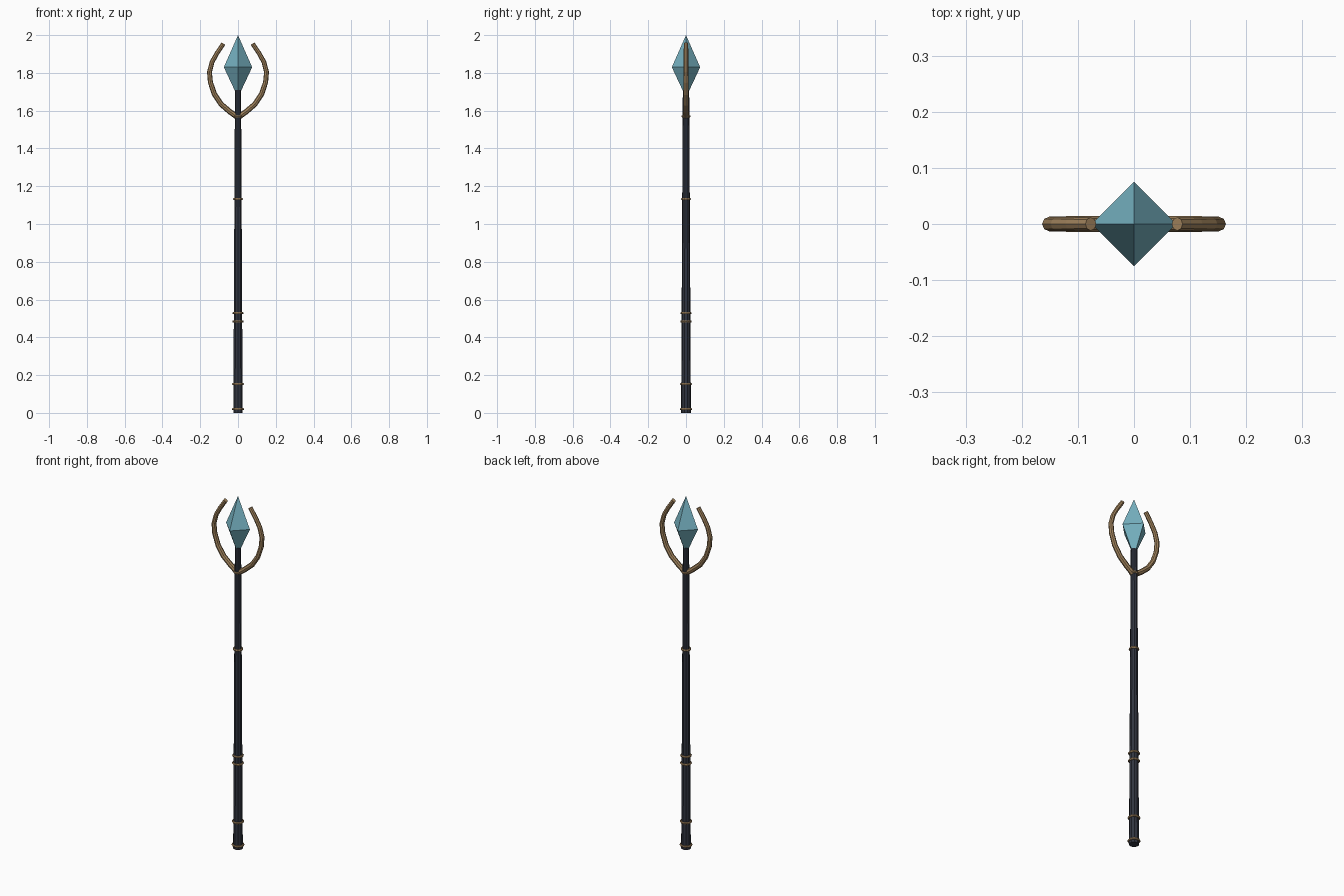
import bpy
from math import pi

if "Cube" in bpy.data.objects:
    bpy.data.objects.remove(bpy.data.objects["Cube"])


def material(name, color):
    m = bpy.data.materials.new(name)
    m.diffuse_color = (*color, 1)
    m.use_nodes = True
    m.node_tree.nodes["Principled BSDF"].inputs["Base Color"].default_value = m.diffuse_color
    return m


dark = material("dark_wood", (0.03, 0.035, 0.05))
bronze = material("bronze", (0.36, 0.23, 0.11))
gem = material("gem", (0.18, 0.44, 0.53))


def cone(name, sides, z0, z1, r0, r1, mat, turn=0):
    bpy.ops.mesh.primitive_cone_add(vertices=sides, radius1=r0, radius2=r1, depth=z1 - z0,
                                    location=(0, 0, (z0 + z1) / 2), rotation=(0, 0, turn))
    ob = bpy.context.object
    ob.name = name
    ob.data.materials.append(mat)
    return ob


# Tapered shaft
R0, R1, TOP = 0.026, 0.017, 1.71
cone("shaft", 10, 0, TOP, R0, R1, dark)

# Thin bands around the shaft
for i, z in enumerate((0.02, 0.153, 0.484, 0.528, 1.132, 1.57)):
    r = R0 + (R1 - R0) * z / TOP
    bpy.ops.mesh.primitive_torus_add(major_segments=16, minor_segments=6, major_radius=r + 0.001,
                                     minor_radius=0.006, location=(0, 0, z))
    band = bpy.context.object
    band.name = f"band_{i + 1}"
    band.data.materials.append(bronze)

# Four-sided crystal, widest at z = 1.83
verts = [(0.075, 0, 1.83), (0, 0.075, 1.83), (-0.075, 0, 1.83), (0, -0.075, 1.83),
         (0, 0, 2.0), (0, 0, 1.67)]
faces = []
for i in range(4):
    j = (i + 1) % 4
    faces += [(i, j, 4), (j, i, 5)]
me = bpy.data.meshes.new("crystal")
me.from_pydata(verts, [], faces)
me.materials.append(gem)
bpy.context.collection.objects.link(bpy.data.objects.new("crystal", me))

# Curved prongs, mirrored left and right
PATH = [(0.003, 1.566), (0.045, 1.596), (0.09, 1.635), (0.125, 1.688), (0.146, 1.75),
        (0.151, 1.805), (0.137, 1.858), (0.112, 1.903), (0.077, 1.955)]
for side, s in (("right", 1), ("left", -1)):
    cu = bpy.data.curves.new(f"prong_{side}", 'CURVE')
    cu.dimensions = '3D'
    cu.bevel_depth = 0.015
    cu.bevel_resolution = 2
    cu.use_fill_caps = True
    sp = cu.splines.new('POLY')
    sp.points.add(len(PATH) - 1)
    for i, (p, (x, z)) in enumerate(zip(sp.points, PATH)):
        p.co = (s * x, 0, z, 1)
        p.radius = 1 - 0.22 * i / (len(PATH) - 1)
    sp.use_smooth = False
    cu.materials.append(bronze)
    bpy.context.collection.objects.link(bpy.data.objects.new(f"prong_{side}", cu))
